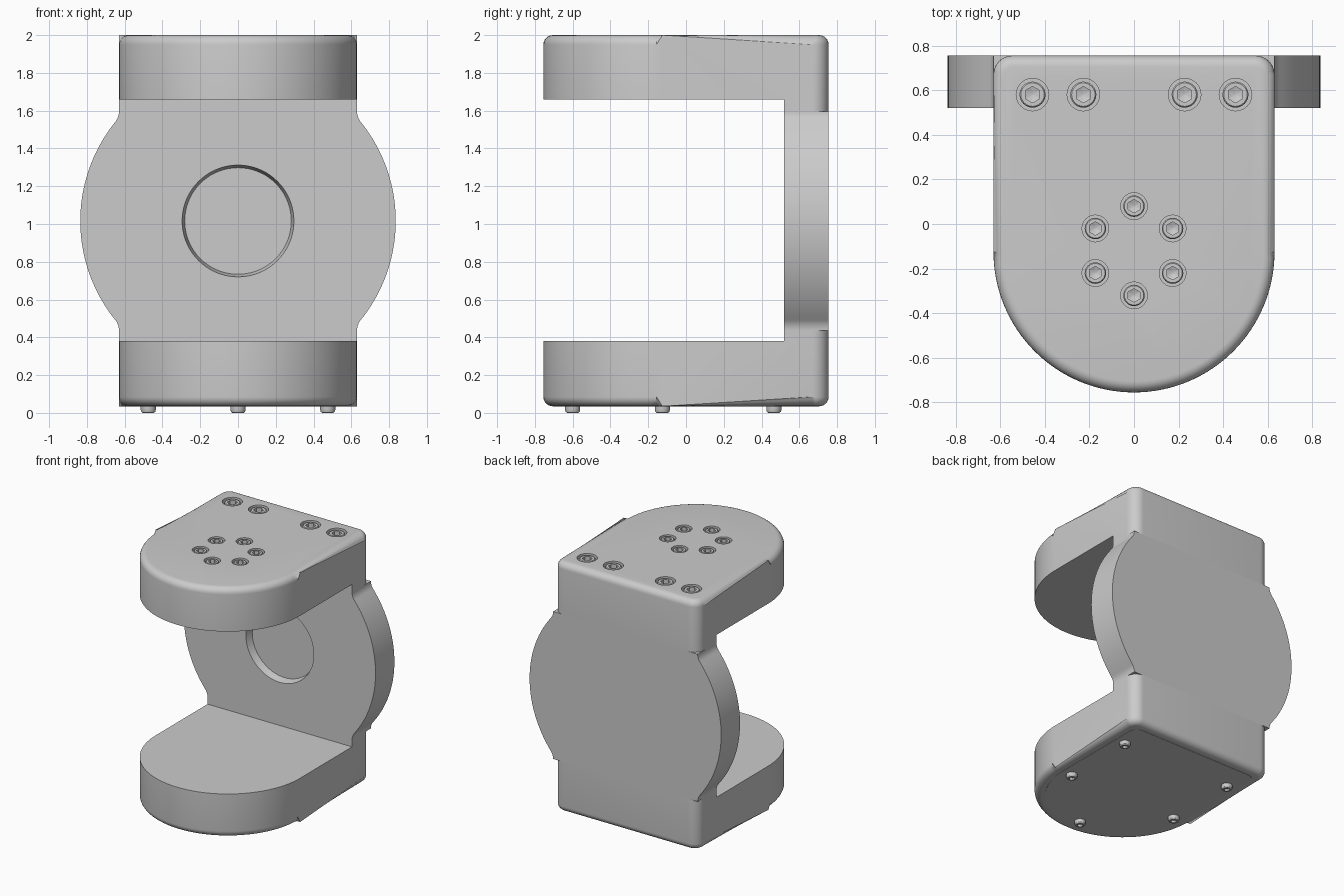
import bpy, bmesh
from math import pi, sin, cos, atan2, sqrt, radians
from mathutils import Matrix

if "Cube" in bpy.data.objects:
    bpy.data.objects.remove(bpy.data.objects["Cube"])

FACE_FRONT = Matrix.Rotation(pi / 2, 4, 'X')    # local z -> world -y
MID = 1.016                                     # height of the round back plate


def finish(name, bm, matrix=None):
    bmesh.ops.recalc_face_normals(bm, faces=bm.faces)
    if matrix:
        bm.transform(matrix)
    mesh = bpy.data.meshes.new(name)
    bm.to_mesh(mesh)
    bm.free()
    ob = bpy.data.objects.new(name, mesh)
    bpy.context.collection.objects.link(ob)
    return ob


def activate(ob):
    bpy.ops.object.select_all(action='DESELECT')
    ob.select_set(True)
    bpy.context.view_layer.objects.active = ob


def smooth(ob):
    activate(ob)
    bpy.ops.object.shade_smooth_by_angle(angle=radians(30))


def boolean(target, tool, operation):
    mod = target.modifiers.new(operation, 'BOOLEAN')
    mod.operation, mod.solver, mod.object = operation, 'EXACT', tool
    activate(target)
    bpy.ops.object.modifier_apply(modifier=mod.name)
    bpy.data.objects.remove(tool)


def arc(cx, cy, r, a0, a1, n):
    return [(cx + r * cos(a0 + (a1 - a0) * i / n),
             cy + r * sin(a0 + (a1 - a0) * i / n)) for i in range(n + 1)]


def d_outline(half, rear, corner):
    c, y = half - corner, rear - corner
    return (arc(0, -0.125, half, pi, 2 * pi, 64)
            + arc(c, y, corner, 0, pi / 2, 8) + arc(-c, y, corner, pi / 2, pi, 8))


def prism(name, pts, z0, z1, bevel=0, matrix=None):
    bm = bmesh.new()
    face = bm.faces.new([bm.verts.new((x, y, z0)) for x, y in pts])
    ext = bmesh.ops.extrude_face_region(bm, geom=[face], use_keep_orig=True)
    for g in ext['geom']:
        if isinstance(g, bmesh.types.BMVert):
            g.co.z = z1
    if bevel:
        rims = [e for e in bm.edges
                if abs(e.verts[0].co.z - e.verts[1].co.z) < 1e-5]
        bmesh.ops.bevel(bm, geom=rims, offset=bevel, segments=6,
                        profile=0.5, affect='EDGES')
    return finish(name, bm, matrix)


def loft(name, rings, matrix, n=24):
    """Stack of (radius, z, is_hex) rings, capped at both ends."""
    bm = bmesh.new()
    loops = []
    for r, z, is_hex in rings:
        loop = []
        for i in range(n):
            a = 2 * pi * i / n
            k = r * cos(pi / 6) / cos(a % (pi / 3) - pi / 6) if is_hex else r
            loop.append(bm.verts.new((k * sin(a), k * cos(a), z)))
        loops.append(loop)
    for lo, hi in zip(loops, loops[1:]):
        for i in range(n):
            j = (i + 1) % n
            bm.faces.new((lo[i], lo[j], hi[j], hi[i]))
    bm.faces.new(loops[0])
    bm.faces.new(loops[-1])
    return finish(name, bm, matrix)


# C-shaped body: a D-shaped block with rounded rims
body = prism("bracket_body", d_outline(0.63, 0.755, 0.085), 0.035, 2.0, 0.05)

# Round back plate, filleted into the straight sides
R, F = 0.835, 0.09
fx = 0.63 + F
fz = sqrt((R + F) ** 2 - fx ** 2)
a = atan2(fz, fx)
quarter = arc(0, 0, R, 0, a, 20) + arc(fx, fz, F, pi + a, pi, 8)[1:]
right = [(x, -z) for x, z in reversed(quarter)] + quarter[1:]
outline = right + [(-x, z) for x, z in reversed(right)]
plate = prism("back_plate", [(x, z + MID) for x, z in outline],
              -0.755, -0.45, 0, FACE_FRONT)
boolean(body, plate, 'UNION')

# Opening between the two arms
opening = prism("opening_cutter", [(-1, -1), (1, -1), (1, 0.52), (-1, 0.52)], 0.38, 1.66)
boolean(body, opening, 'DIFFERENCE')

# Shallow round recess in the back plate
recess = loft("recess_cutter", [(0.282, -0.06, 0), (0.296, 0, 0), (0.296, 0.1, 0)],
              Matrix.Translation((0, 0.52, MID)) @ FACE_FRONT, 72)
boolean(body, recess, 'DIFFERENCE')

# Socket screws sunk in the top: (x, y, counterbore radius)
top_screws = [(x, 0.58, 0.073) for x in (-0.455, -0.227, 0.227, 0.455)]
top_screws += [(0.2 * sin(k * pi / 3), -0.12 + 0.2 * cos(k * pi / 3), 0.06)
               for k in range(6)]
for x, y, r in top_screws:
    at = Matrix.Translation((x, y, 2.0))
    boolean(body, loft("bore_cutter", [(r, -0.06, 0), (r, 0.05, 0)], at), 'DIFFERENCE')
    h = r * 0.8
    smooth(loft("top_screw", [(h, -0.062, 0), (h, -0.012, 0), (h * 0.9, -0.005, 0),
                              (r * 0.5, -0.005, 1), (r * 0.5, -0.035, 1),
                              (0.004, -0.045, 1)], at))
smooth(body)

# Bottom cover with five raised screw heads
smooth(prism("bottom_cover", d_outline(0.555, 0.68, 0.06), 0.033, 0.05))
for x, y in ((-0.475, 0.465), (0.475, 0.465), (-0.475, -0.125), (0.475, -0.125), (0, -0.6)):
    at = Matrix.Translation((x, y, 0)) @ Matrix.Rotation(pi, 4, 'X')
    smooth(loft("bottom_screw", [(0.04, -0.04, 0), (0.04, -0.016, 0), (0.037, -0.006, 0),
                                 (0.03, 0, 0), (0.022, 0, 1), (0.022, -0.018, 1),
                                 (0.003, -0.023, 1)], at))
